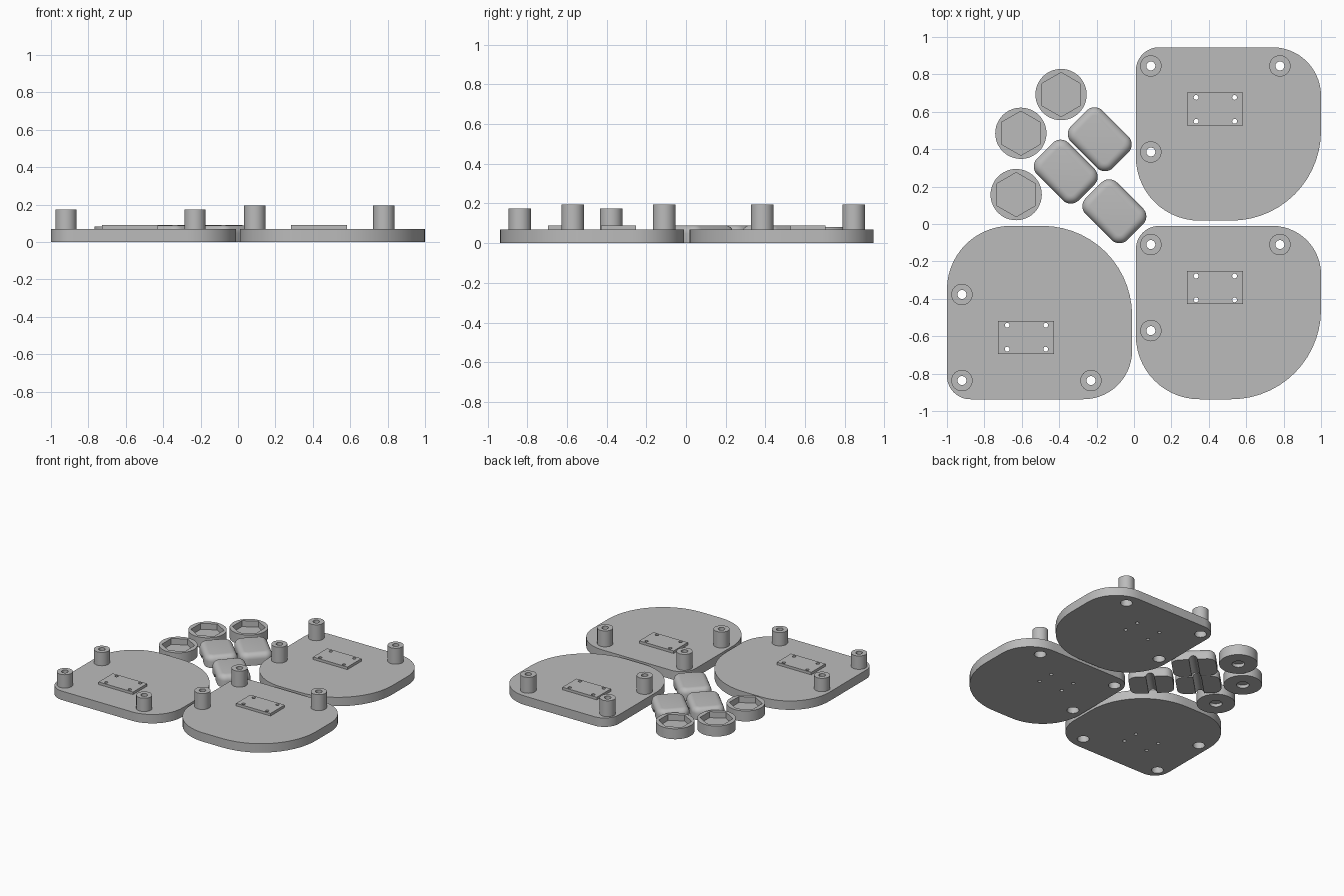
import bpy, bmesh, math
from mathutils import Matrix

if "Cube" in bpy.data.objects:
    bpy.data.objects.remove(bpy.data.objects["Cube"])

grey = bpy.data.materials.new("plain grey")
grey.diffuse_color = (0.5, 0.5, 0.5, 1)
grey.use_nodes = True
grey.node_tree.nodes["Principled BSDF"].inputs["Base Color"].default_value = grey.diffuse_color


def prism(name, pts, z0, z1):
    """Extrude a flat outline from z0 to z1."""
    bm = bmesh.new()
    face = bm.faces.new([bm.verts.new((x, y, z0)) for x, y in pts])
    new = bmesh.ops.extrude_face_region(bm, geom=[face])["geom"]
    for v in new:
        if isinstance(v, bmesh.types.BMVert):
            v.co.z = z1
    bmesh.ops.recalc_face_normals(bm, faces=bm.faces)
    mesh = bpy.data.meshes.new(name)
    bm.to_mesh(mesh)
    bm.free()
    mesh.materials.append(grey)
    ob = bpy.data.objects.new(name, mesh)
    bpy.context.collection.objects.link(ob)
    return ob


def circle(x, y, r, n=32, turn=0.0):
    return [(x + r * math.cos(turn + math.tau * i / n),
             y + r * math.sin(turn + math.tau * i / n)) for i in range(n)]


def rounded(x0, x1, y0, y1, radii, n=14):
    """Rectangle with its own radius per corner: top right, top left, bottom left, bottom right."""
    signs = [(1, 1), (-1, 1), (-1, -1), (1, -1)]
    pts = []
    for k, (r, (sx, sy)) in enumerate(zip(radii, signs)):
        cx = x1 - r if sx > 0 else x0 + r
        cy = y1 - r if sy > 0 else y0 + r
        for i in range(n + 1):
            a = (k + i / n) * math.pi / 2
            pts.append((cx + r * math.cos(a), cy + r * math.sin(a)))
    return pts


def bake(ob):
    """Apply the modifiers of an object."""
    bpy.context.view_layer.update()
    dg = bpy.context.evaluated_depsgraph_get()
    mesh = bpy.data.meshes.new_from_object(ob.evaluated_get(dg))
    ob.modifiers.clear()
    ob.data = mesh


def cut(ob, cutters):
    for c in cutters:
        m = ob.modifiers.new("cut", "BOOLEAN")
        m.operation, m.solver, m.object = "DIFFERENCE", "EXACT", c
    bake(ob)
    for c in cutters:
        bpy.data.objects.remove(c)


def smooth(ob, angle=30):
    bpy.ops.object.select_all(action="DESELECT")
    ob.select_set(True)
    bpy.context.view_layer.objects.active = ob
    bpy.ops.object.shade_smooth_by_angle(angle=math.radians(angle))


def base(name, x0, y0, flip, post_top):
    """Base plate with three hollow posts and a small drilled pad."""
    w, d = 0.99, 0.927

    def at(u, v):  # u from the left edge, v from the edge with the posts
        return x0 + u, (y0 + v if flip else y0 + d - v)

    radii = [0.26, 0.125, 0.34, 0.48]
    if flip:
        radii = [radii[3], radii[2], radii[1], radii[0]]
    posts = [at(0.08, 0.1), at(0.77, 0.1), at(0.08, 0.56)]
    screws = [at(u, v) for u in (0.322, 0.528) for v in (0.268, 0.396)]

    plate = prism(name + "_plate", rounded(x0, x0 + w, y0, y0 + d, radii), 0, 0.07)
    cut(plate, [prism("bore", circle(*p, 0.043), -0.1, 0.2) for p in posts]
        + [prism("bore", circle(*p, 0.013, 16), -0.1, 0.2) for p in screws])
    smooth(plate)

    (ax, ay), (bx, by) = at(0.274, 0.242), at(0.573, 0.418)
    pad = prism(name + "_pad", [(ax, ay), (bx, ay), (bx, by), (ax, by)], 0.07, 0.09)
    cut(pad, [prism("bore", circle(*p, 0.013, 16), 0, 0.2) for p in screws])
    smooth(pad)

    for i, p in enumerate(posts):
        post = prism(f"{name}_post_{i + 1}", circle(*p, 0.057), 0.07, post_top)
        cut(post, [prism("bore", circle(*p, 0.024), 0, 0.4)])
        smooth(post)


# Three base plates, the left one mirrored and with shorter posts
base("back_right", 0.01, 0.018, False, 0.195)
base("front_right", 0.01, -0.937, False, 0.195)
base("front_left", -1.0, -0.937, True, 0.175)

# Round caps with a hexagonal socket above and a blind hole below
for i, (x, y) in enumerate([(-0.39, 0.692), (-0.605, 0.485), (-0.63, 0.157)]):
    cap = prism(f"cap_{i + 1}", circle(x, y, 0.137, 48), 0, 0.082)
    cut(cap, [prism("socket", circle(x, y, 0.118, 6, math.pi / 6), 0.035, 0.2),
              prism("bore", circle(x, y, 0.045), -0.1, 0.025)])
    smooth(cap)

# Soft-edged blocks with a round groove across the underside
for i, (x, y) in enumerate([(-0.183, 0.453), (-0.365, 0.28), (-0.105, 0.068)]):
    block = prism(f"block_{i + 1}",
                  rounded(-0.158, 0.158, -0.119, 0.119, [0.06] * 4, 8), 0, 0.09)
    bm = bmesh.new()
    bm.from_mesh(block.data)
    rim = [e for e in bm.edges if all(v.co.z > 0.08 for v in e.verts)]
    bmesh.ops.bevel(bm, geom=rim, offset=0.042, segments=6, profile=0.5, affect="EDGES")
    bm.to_mesh(block.data)
    bm.free()
    groove = prism("groove", circle(0, 0, 0.03, 24), -0.3, 0.3)
    groove.data.transform(Matrix.Rotation(math.pi / 2, 4, "X"))
    cut(block, [groove])
    block.data.transform(Matrix.Translation((x, y, 0))
                         @ Matrix.Rotation(-math.pi / 4, 4, "Z"))
    smooth(block, 40)
